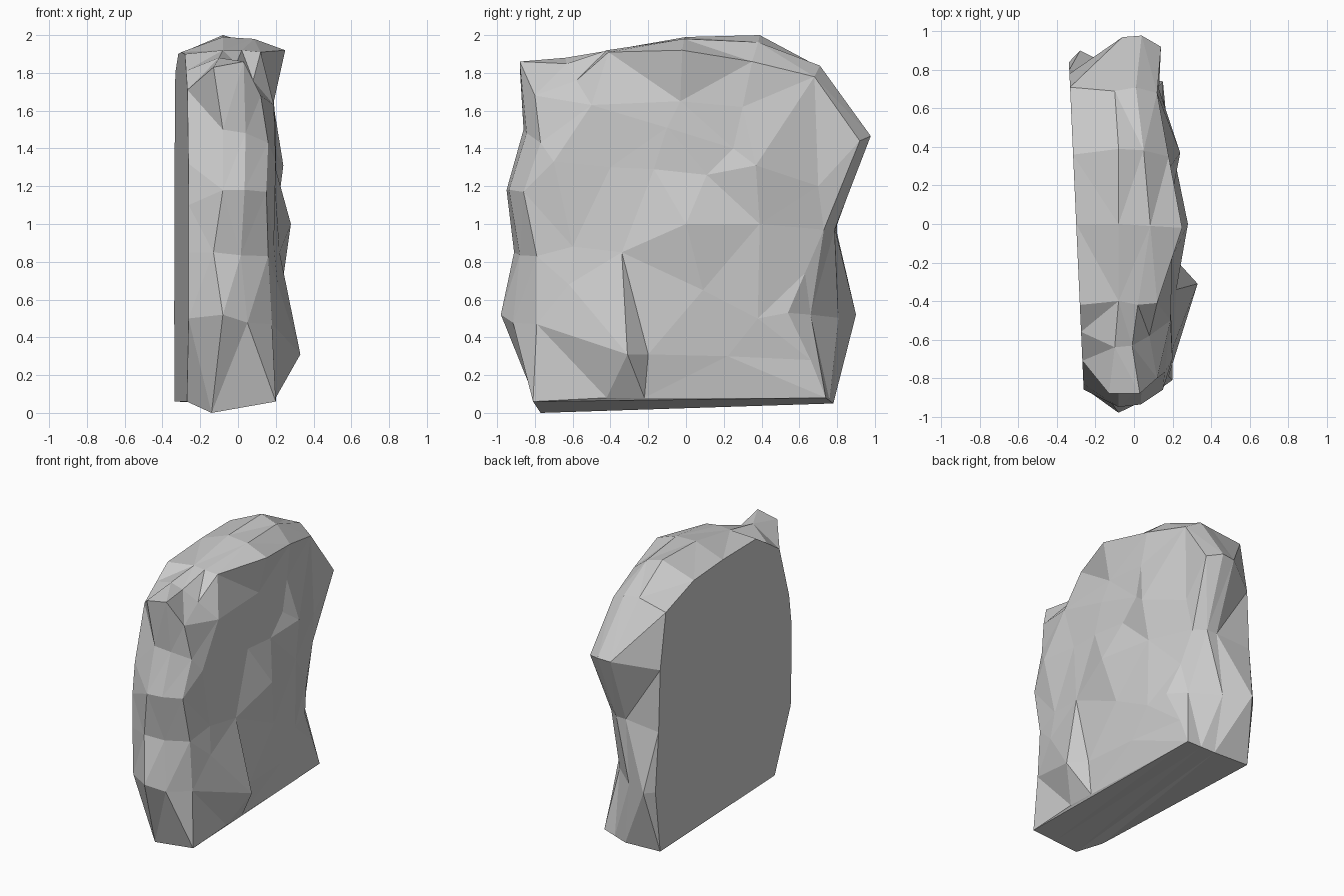
import bpy, bmesh
from mathutils import Vector
from mathutils.geometry import delaunay_2d_cdt

# Outline of the flat back face (y, z), from bottom +y corner over the top
back = [(.78, .06), (.84, .52), (.80, .95), (.78, 1.40), (.71, 1.80),
        (.36, 1.90), (0, 1.91), (-.42, 1.90), (-.56, 1.81), (-.71, 1.71),
        (-.83, 1.32), (-.86, 1.1), (-.86, .85), (-.85, .50), (-.65, .06)]
back = [Vector((-.30 - .045 * y, y, z)) for y, z in back]

# Widest outline of the slab (x, y, z)
middle = [Vector(p) for p in [
    (-.05, .78, .05), (-.28, .90, .52), (-.06, .79, .97), (-.06, .97, 1.46),
    (-.10, .69, 1.84), (-.08, .39, 2.0), (-.08, 0, 1.99), (-.08, -.4, 1.92),
    (-.10, -.64, 1.88), (-.13, -.88, 1.83), (-.08, -.86, 1.5),
    (-.08, -.95, 1.18), (-.13, -.91, .85), (-.08, -.98, .52), (-.14, -.77, 0)]]

# Rim of the rough face (x, y, z)
rim = [Vector(p) for p in [
    (.15, .74, .08), (.08, .66, .52), (.10, .73, .97), (.14, .92, 1.44),
    (.12, .68, 1.78), (.18, .35, 1.86), (.25, -.02, 1.92), (.12, -.41, 1.91),
    (.08, -.58, 1.76), (.12, -.8, 1.68), (.16, -.77, 1.43), (.15, -.86, 1.17),
    (.16, -.79, .83), (.18, -.79, .47), (.20, -.81, .06)]]

# Bumps on the rough face (x, y, z)
bumps = [Vector(p) for p in [
    (.33, -.31, .31), (.23, -.2, .31), (.28, 0, 1.0), (.24, .37, 1.31),
    (.20, -.17, 1.29), (.23, .09, .65), (.22, -.34, .85), (.19, .11, 1.26),
    (.20, -.1, 1.51), (.20, .38, .5), (.20, .39, 1.0), (.12, .63, .74),
    (.19, -.5, 1.63), (.19, -.6, .88), (.2, -.7, 1.33), (.19, .25, 1.4),
    (.19, -.03, 1.65), (.2, .22, .3), (.21, -.62, .68), (.13, .7, 1.2),
    (.19, .3, 1.62), (.2, -.42, .08), (.19, -.22, .08), (.17, .54, .53),
    (.15, .66, .28), (.19, -.4, 1.3)]]

# Shoulder ring between widest outline and rim, pushed outward a little
centre = Vector((0, 0, 1))
shoulder = []
for m, r in zip(middle, rim):
    p = m.lerp(r, .5)
    if p.z > .1:
        d = p - centre
        p += Vector((0, d.y, d.z)) * .035
    p.z = min(p.z, 1.98)
    shoulder.append(p)
shoulder[7].z = 1.92
shoulder[9] = Vector((.03, -.88, 1.86))  # raised top corner

bm = bmesh.new()
rings = [[bm.verts.new(p) for p in ring] for ring in (back, middle, shoulder, rim)]
n = len(back)

# Sides and underside
for a, b in zip(rings, rings[1:]):
    for i in range(n):
        j = (i + 1) % n
        bm.faces.new((a[i], a[j], b[j], b[i]))

# Flat back
bm.faces.new(rings[0])

# Rough face, triangulated through the bumps
pts = rim + bumps
verts = rings[3] + [bm.verts.new(p) for p in bumps]
flat = [Vector((p.y, p.z)) for p in pts]
edges = [(i, (i + 1) % n) for i in range(n)]
out = delaunay_2d_cdt(flat, edges, [], 1, 1e-5)
for f in out[2]:
    bm.faces.new([verts[out[3][i][0]] for i in f])

for v in [v for v in bm.verts if not v.link_faces]:
    bm.verts.remove(v)
bmesh.ops.triangulate(bm, faces=[f for f in bm.faces if len(f.verts) == 4])
bmesh.ops.recalc_face_normals(bm, faces=bm.faces)

mesh = bpy.data.meshes.new("rock_slab")
bm.to_mesh(mesh)
bm.free()
rock = bpy.data.objects.new("rock_slab", mesh)
bpy.context.collection.objects.link(rock)
